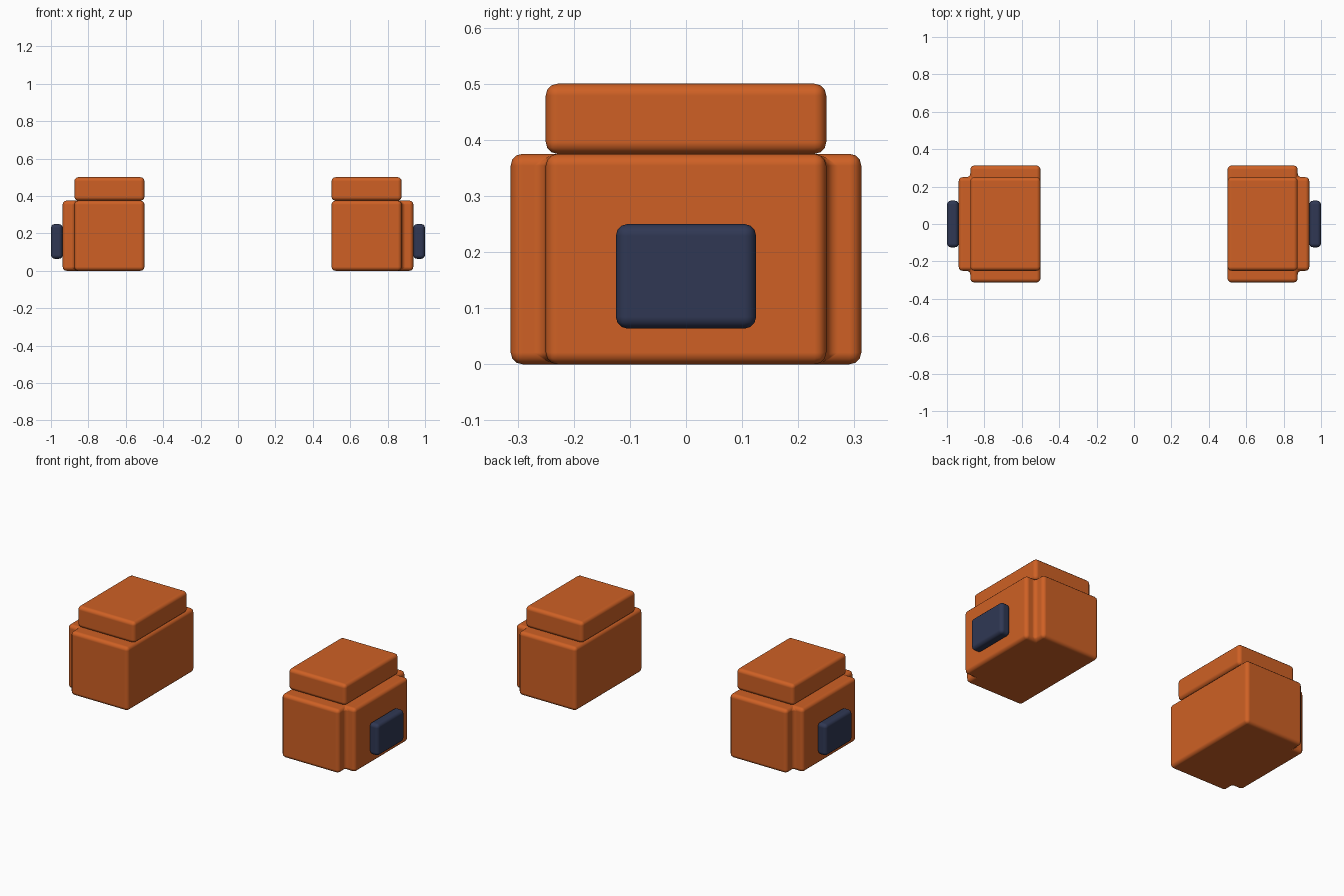
import bpy
import bmesh

if "Cube" in bpy.data.objects:
    bpy.data.objects.remove(bpy.data.objects["Cube"])


def material(name, color):
    m = bpy.data.materials.new(name)
    m.diffuse_color = (*color, 1.0)
    m.use_nodes = True
    m.node_tree.nodes["Principled BSDF"].inputs["Base Color"].default_value = m.diffuse_color
    return m


ORANGE = material("orange", (0.62, 0.118, 0.018))
NAVY = material("navy", (0.029, 0.039, 0.088))


def prism(name, outline, z0, z1, mat, round_edges=0.021):
    """Extrude an xy outline upward, mirror it across x and round its edges."""
    bm = bmesh.new()
    base = bm.faces.new([bm.verts.new((x, y, z0)) for x, y in outline])
    top = bmesh.ops.extrude_face_region(bm, geom=[base])["geom"]
    bmesh.ops.translate(bm, vec=(0, 0, z1 - z0),
                        verts=[g for g in top if isinstance(g, bmesh.types.BMVert)])
    bmesh.ops.recalc_face_normals(bm, faces=bm.faces)
    for f in bm.faces:
        f.smooth = True
    mesh = bpy.data.meshes.new(name)
    bm.to_mesh(mesh)
    bm.free()
    mesh.materials.append(mat)
    obj = bpy.data.objects.new(name, mesh)
    bpy.context.collection.objects.link(obj)

    mirror = obj.modifiers.new("mirror", "MIRROR")
    mirror.use_mirror_merge = False
    bevel = obj.modifiers.new("rounded_edges", "BEVEL")
    bevel.width = round_edges
    bevel.segments = 3
    bevel.limit_method = "ANGLE"
    bevel.harden_normals = True
    return obj


def rect(x0, x1, y):
    return [(x0, -y), (x1, -y), (x1, y), (x0, y)]


# Main block with a stepped outer side
prism("body", [(0.5, -0.3125), (0.875, -0.3125), (0.875, -0.25), (0.9375, -0.25),
               (0.9375, 0.25), (0.875, 0.25), (0.875, 0.3125), (0.5, 0.3125)],
      0.0, 0.375, ORANGE)

# Raised slab on top
prism("top_slab", rect(0.5, 0.875, 0.25), 0.375, 0.5, ORANGE)

# Dark pad on the outer side
prism("side_pad", rect(0.9375, 1.0, 0.125), 0.0635, 0.25, NAVY)
